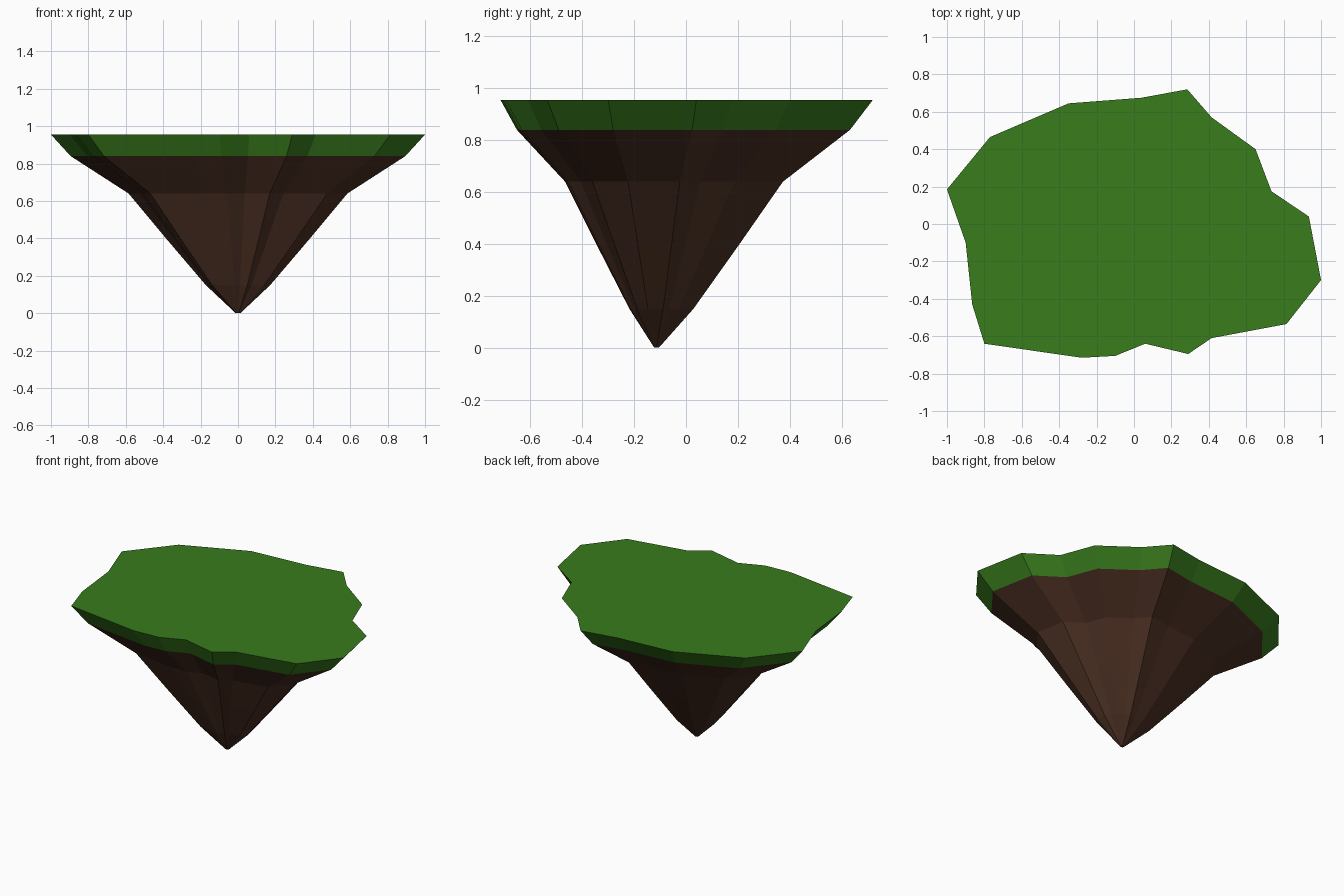
import bpy
import bmesh

if "Cube" in bpy.data.objects:
    bpy.data.objects.remove(bpy.data.objects["Cube"])

# Irregular island outline seen from above, counter-clockwise
OUTLINE = [
    (1.0, -0.30), (0.935, 0.04), (0.735, 0.175), (0.65, 0.40), (0.415, 0.57),
    (0.285, 0.72), (0.04, 0.675), (-0.35, 0.645), (-0.77, 0.465), (-1.0, 0.185),
    (-0.90, -0.10), (-0.865, -0.43), (-0.80, -0.64), (-0.28, -0.715),
    (-0.10, -0.705), (0.06, -0.64), (0.29, -0.695), (0.415, -0.61), (0.815, -0.535),
]
TIP = (0.0, -0.115)  # the outline shrinks toward this axis on the way down


def material(name, color):
    mat = bpy.data.materials.new(name)
    mat.diffuse_color = color
    mat.use_nodes = True
    mat.node_tree.nodes["Principled BSDF"].inputs["Base Color"].default_value = mat.diffuse_color
    return mat


def tapered_part(name, profile, mat, cap_top=False, cap_bottom=False):
    """Stack scaled copies of the outline; profile is (height, scale), low to high."""
    bm = bmesh.new()
    rings = []
    for z, s in profile:
        rings.append([bm.verts.new((TIP[0] + (x - TIP[0]) * s,
                                    TIP[1] + (y - TIP[1]) * s, z))
                      for x, y in OUTLINE])
    n = len(OUTLINE)
    for low, high in zip(rings, rings[1:]):
        for i in range(n):
            j = (i + 1) % n
            bm.faces.new((low[i], low[j], high[j], high[i]))
    if cap_top:
        bm.faces.new(rings[-1])
    if cap_bottom:
        bm.faces.new(rings[0][::-1])
    mesh = bpy.data.meshes.new(name)
    bm.to_mesh(mesh)
    bm.free()
    mesh.materials.append(mat)
    obj = bpy.data.objects.new(name, mesh)
    bpy.context.collection.objects.link(obj)
    return obj


grass = material("grass", (0.04, 0.20, 0.012, 1))
earth = material("earth", (0.068, 0.028, 0.016, 1))

# Grass slab with sloped rim
tapered_part("grass_top", [(0.84, 0.895), (0.955, 1.0)], grass, cap_top=True)

# Rock underside narrowing to a blunt point
tapered_part("rock_base",
             [(0.0, 0.012), (0.012, 0.025), (0.15, 0.172), (0.40, 0.385),
              (0.64, 0.585), (0.84, 0.895)],
             earth, cap_bottom=True)
